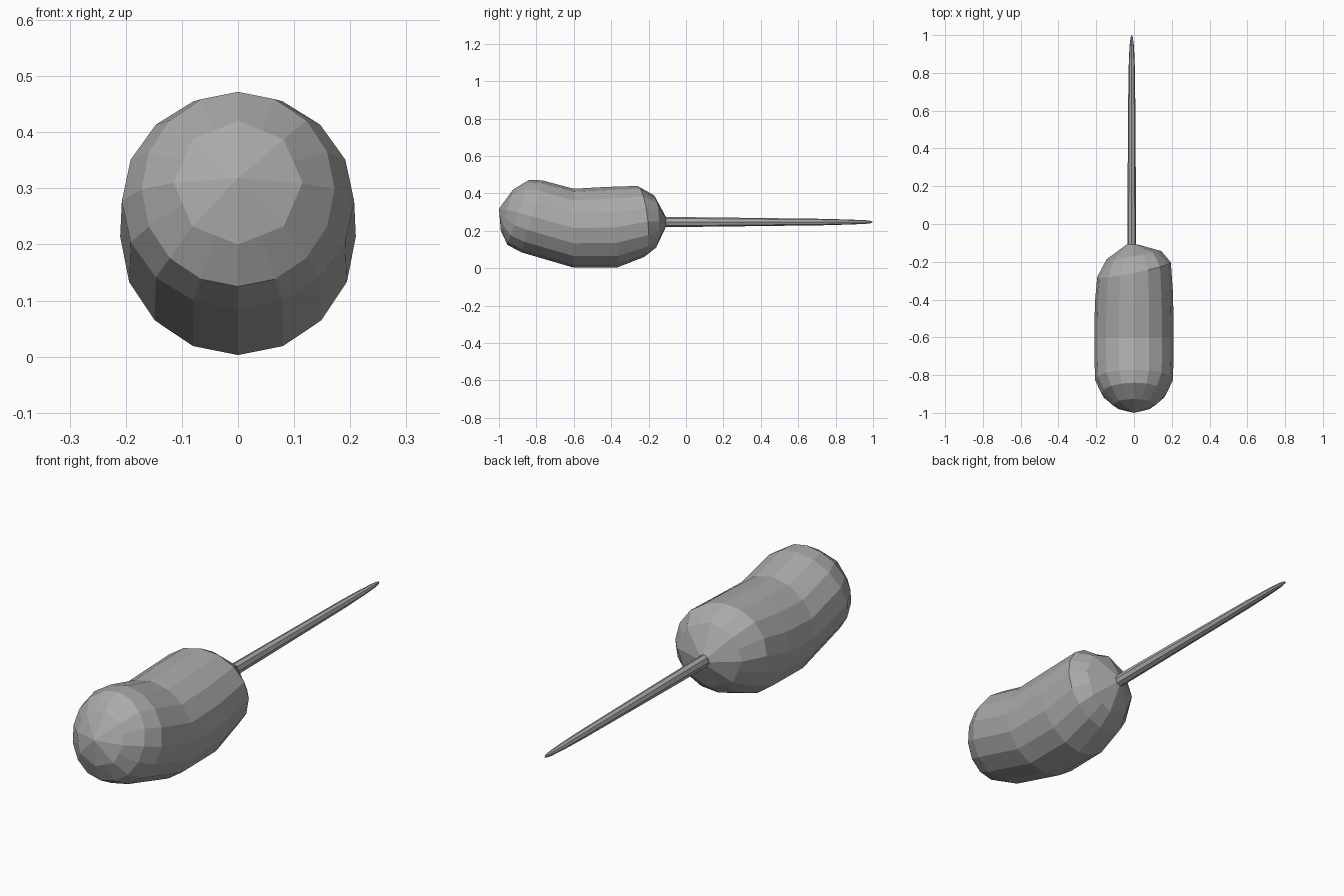
import bpy, bmesh, math

if "Cube" in bpy.data.objects:
    bpy.data.objects.remove(bpy.data.objects["Cube"])

grey = bpy.data.materials.new("grey")
grey.diffuse_color = (0.4, 0.4, 0.4, 1)
grey.use_nodes = True
grey.node_tree.nodes["Principled BSDF"].inputs["Base Color"].default_value = grey.diffuse_color


def loft(name, rings, sides, front_pole=None, back_pole=None):
    """Skin rings given as (x, y_top, z_top, y_bottom, z_bottom, half_width, yaw, coarse)."""
    bm = bmesh.new()
    loops = []
    for x, yt, zt, yb, zb, w, yaw, coarse in rings:
        loop = []
        for i in range(sides):
            a = 2 * math.pi * i / sides
            # coarse rings put every second point on a chord, halving the side count
            r = math.cos(2 * math.pi / sides) if coarse and i % 2 else 1
            s, c = r * math.sin(a), r * math.cos(a)
            loop.append(bm.verts.new((x + w * s,
                                      (yt + yb) / 2 + (yt - yb) / 2 * c + yaw * w * s,
                                      (zt + zb) / 2 + (zt - zb) / 2 * c)))
        loops.append(loop)
    for a, b in zip(loops, loops[1:]):
        for i in range(sides):
            j = (i + 1) % sides
            bm.faces.new((a[i], a[j], b[j], b[i]))
    for loop, pole in ((loops[0], front_pole), (loops[-1], back_pole)):
        if pole:
            p = bm.verts.new(pole)
            for i in range(sides):
                bm.faces.new((loop[i], loop[(i + 1) % sides], p))
        else:
            bm.faces.new(loop)
    bmesh.ops.recalc_face_normals(bm, faces=bm.faces)
    mesh = bpy.data.meshes.new(name)
    bm.to_mesh(mesh)
    bm.free()
    mesh.materials.append(grey)
    obj = bpy.data.objects.new(name, mesh)
    bpy.context.collection.objects.link(obj)
    return obj


# Bent capsule body, front to back
loft("body", [
    (0, -0.925, 0.42, -0.99, 0.20, 0.115, 0, True),
    (0, -0.84, 0.472, -0.955, 0.125, 0.172, 0, False),
    (0, -0.77, 0.470, -0.88, 0.085, 0.207, 0, False),
    (0, -0.60, 0.425, -0.60, 0.003, 0.21, 0, False),
    (0, -0.42, 0.435, -0.37, 0.003, 0.207, 0.1, False),
    (0, -0.26, 0.440, -0.225, 0.06, 0.195, 0.2, False),
    (0, -0.17, 0.390, -0.16, 0.11, 0.145, 0.15, True),
    (-0.01, -0.108, 0.275, -0.108, 0.22, 0.028, 0, True),
], 16, front_pole=(0, -1.0, 0.318))

# Thin tapering rod with a rounded point
profile = [(-0.16, 0.024, 0.028), (0.2, 0.022, 0.024), (0.75, 0.018, 0.017),
           (0.88, 0.015, 0.013), (0.96, 0.010, 0.010), (0.99, 0.005, 0.006)]
loft("rod", [(-0.012, y, 0.247 + h, y, 0.247 - h, w, 0, False) for y, w, h in profile],
     8, back_pole=(-0.012, 1.0, 0.247))
